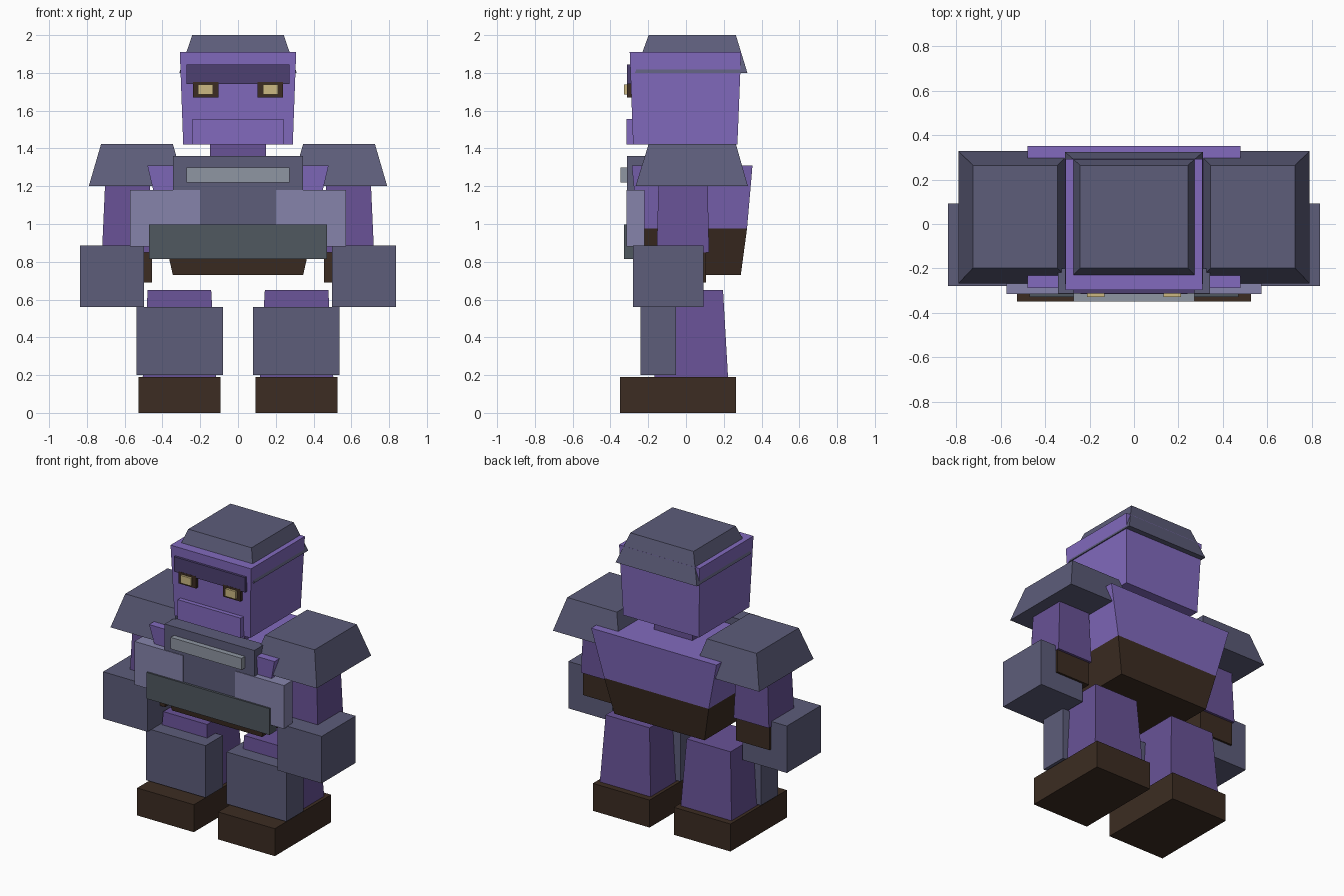
import bpy

cube = bpy.data.objects.get("Cube")
if cube:
    bpy.data.objects.remove(cube, do_unlink=True)


def material(name, rgb):
    """Flat material from 8-bit sRGB, stored as linear."""
    lin = [((c / 255 + 0.055) / 1.055) ** 2.4 for c in rgb]
    m = bpy.data.materials.new(name)
    m.use_nodes = True
    m.diffuse_color = (*lin, 1)
    bsdf = next(n for n in m.node_tree.nodes if n.type == 'BSDF_PRINCIPLED')
    bsdf.inputs["Base Color"].default_value = (*lin, 1)
    return m


purple = material("light purple", (130, 106, 190))
violet = material("dark violet", (104, 82, 150))
plum = material("brow plum", (77, 64, 113))
steel = material("blue steel", (93, 93, 122))
lavender = material("lavender grey", (134, 132, 171))
silver = material("pale silver", (143, 150, 162))
slate = material("belt slate", (80, 88, 96))
brown = material("dark brown", (60, 44, 34))
gold = material("eye gold", (204, 184, 130))


def loft(name, rings, mats):
    """Stack of rectangles (z, x0, x1, y0, y1); one material per storey."""
    verts, faces, idx = [], [(3, 2, 1, 0)], [0]
    for z, x0, x1, y0, y1 in rings:
        verts += [(x0, y0, z), (x1, y0, z), (x1, y1, z), (x0, y1, z)]
    for s in range(len(rings) - 1):
        b = 4 * s
        for i in range(4):
            j = (i + 1) % 4
            faces.append((b + i, b + j, b + 4 + j, b + 4 + i))
            idx.append(s)
    n = len(verts)
    faces.append((n - 4, n - 3, n - 2, n - 1))
    idx.append(len(rings) - 2)
    mesh = bpy.data.meshes.new(name)
    mesh.from_pydata(verts, [], faces)
    for m in mats:
        mesh.materials.append(m)
    for p, i in zip(mesh.polygons, idx):
        p.material_index = i
    obj = bpy.data.objects.new(name, mesh)
    bpy.context.collection.objects.link(obj)
    return obj


def box(name, x, y, z, mat):
    return loft(name, [(h, *x, *y) for h in z], [mat])


def pair(name, rings, mat):
    """Left part (+x) and its mirrored right twin."""
    loft("left_" + name, rings, [mat])
    loft("right_" + name, [(z, -x1, -x0, y0, y1) for z, x0, x1, y0, y1 in rings], [mat])


def box_pair(name, x, y, z, mat):
    pair(name, [(h, *x, *y) for h in z], mat)


# Torso with brown lower storey
loft("torso", [(0.73, -0.345, 0.345, -0.23, 0.29),
               (0.975, -0.40, 0.40, -0.255, 0.323),
               (1.31, -0.48, 0.48, -0.287, 0.352)], [brown, purple])

# Chest armour and belt
box("chest_plate", (-0.343, 0.343), (-0.312, -0.20), (0.9, 1.36), steel)
box("chest_stripe", (-0.272, 0.272), (-0.348, -0.30), (1.22, 1.30), silver)
box_pair("rib_plate", (0.20, 0.573), (-0.316, -0.22), (0.88, 1.18), lavender)
box("belt", (-0.47, 0.47), (-0.328, -0.25), (0.815, 0.997), slate)

# Neck, head and cap
box("neck", (-0.147, 0.147), (-0.14, 0.14), (1.30, 1.43), violet)
loft("head", [(1.42, -0.29, 0.29, -0.28, 0.272),
              (1.91, -0.308, 0.308, -0.298, 0.292)], [purple])
loft("cap", [(1.80, -0.311, 0.311, -0.27, 0.325),
             (2.0, -0.242, 0.242, -0.198, 0.264)], [steel])

# Face
box("brow", (-0.273, 0.273), (-0.312, -0.27), (1.742, 1.845), plum)
box("muzzle", (-0.241, 0.241), (-0.315, -0.26), (1.42, 1.557), purple)
box_pair("eye_socket", (0.103, 0.238), (-0.313, -0.27), (1.67, 1.753), brown)
box_pair("eye", (0.132, 0.212), (-0.328, -0.28), (1.685, 1.738), gold)

# Arms
pair("shoulder", [(1.20, 0.28, 0.79, -0.267, 0.328),
                  (1.423, 0.345, 0.725, -0.198, 0.264)], steel)
pair("arm", [(0.85, 0.45, 0.72, -0.155, 0.122),
             (1.25, 0.468, 0.702, -0.145, 0.114)], violet)
box_pair("cuff", (0.456, 0.715), (-0.145, 0.106), (0.69, 0.88), brown)
box_pair("gauntlet", (0.497, 0.837), (-0.28, 0.092), (0.56, 0.885), steel)

# Legs
pair("leg", [(0.18, 0.115, 0.505, -0.167, 0.223),
             (0.65, 0.142, 0.478, -0.135, 0.196)], violet)
box_pair("shin_guard", (0.08, 0.538), (-0.24, -0.052), (0.20, 0.56), steel)
box_pair("boot", (0.093, 0.527), (-0.35, 0.266), (0, 0.19), brown)
